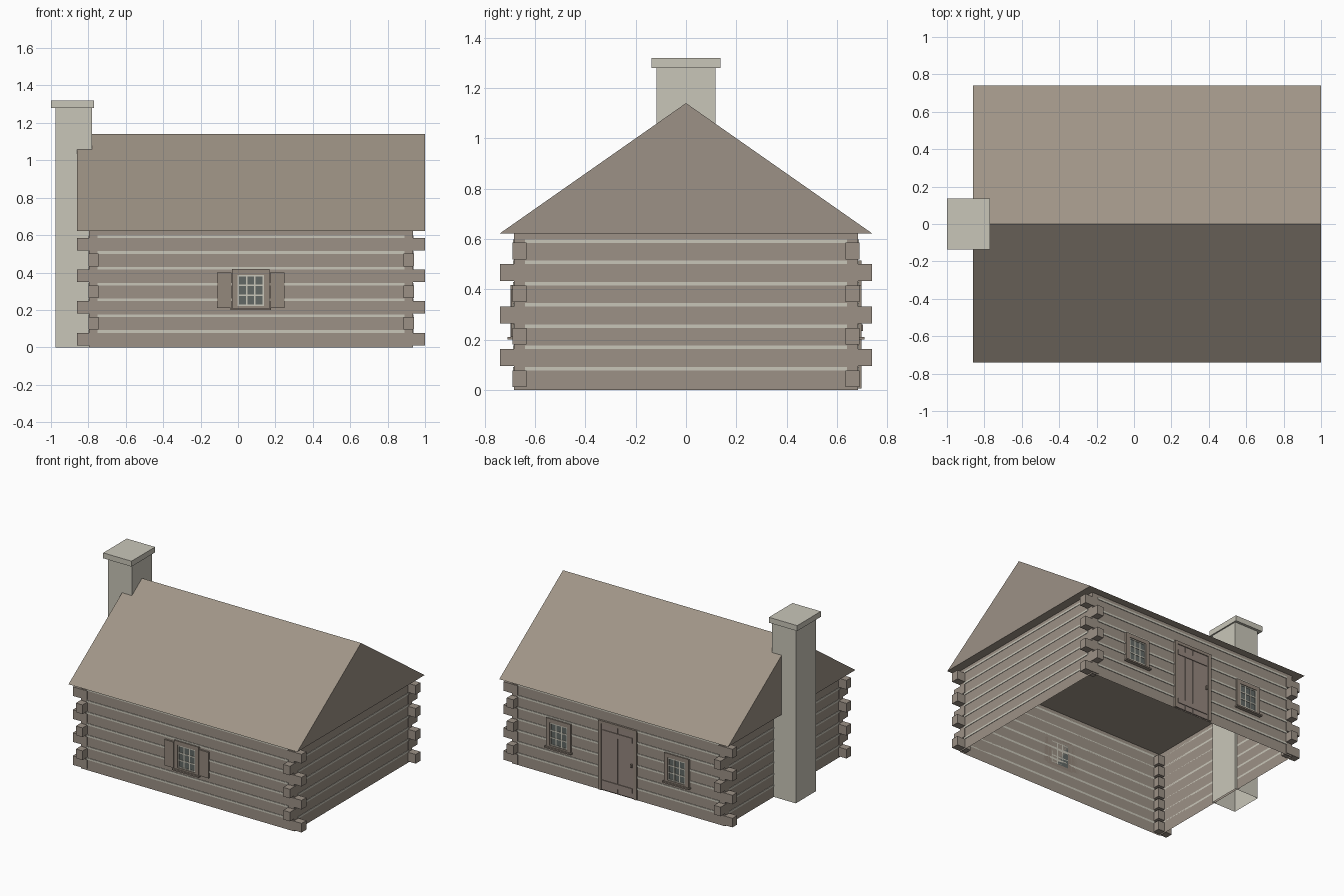
import bpy
import bmesh

if "Cube" in bpy.data.objects:
    bpy.data.objects.remove(bpy.data.objects["Cube"], do_unlink=True)


def material(name, r, g, b):
    lin = [(c / 255 / 12.92) if c < 11 else ((c / 255 + 0.055) / 1.055) ** 2.4 for c in (r, g, b)]
    m = bpy.data.materials.new(name)
    m.use_nodes = True
    m.diffuse_color = (*lin, 1)
    m.node_tree.nodes["Principled BSDF"].inputs["Base Color"].default_value = (*lin, 1)
    return m


LOG = material("log brown", 156, 145, 134)
ROOF = material("roof brown", 160, 149, 135)
STONE = material("pale stone", 201, 198, 185)
TRIM = material("trim brown", 148, 136, 124)
DOOR = material("door brown", 150, 136, 127)
GLASS = material("window glass", 98, 104, 101)


def make(name, boxes, mat, skip=""):
    """Join (x0, x1, y0, y1, z0, z1) boxes; skip drops bottom (b) or top (t) faces."""
    bm = bmesh.new()
    for x0, x1, y0, y1, z0, z1 in boxes:
        lo, hi = [[bm.verts.new((x, y, z)) for x, y in
                   ((x0, y0), (x1, y0), (x1, y1), (x0, y1))] for z in (z0, z1)]
        for i in range(4):
            j = (i + 1) % 4
            bm.faces.new((lo[i], lo[j], hi[j], hi[i]))
        if "b" not in skip:
            bm.faces.new(lo[::-1])
        if "t" not in skip:
            bm.faces.new(hi)
    return finish(name, bm, mat)


def finish(name, bm, *mats):
    mesh = bpy.data.meshes.new(name)
    bm.to_mesh(mesh)
    bm.free()
    for m in mats:
        mesh.materials.append(m)
    obj = bpy.data.objects.new(name, mesh)
    bpy.context.collection.objects.link(obj)
    return obj


CX = 0.07                 # middle of the house along x
WX, WY = 0.866, 0.684     # half sizes of the wall shell
EAVE, RIDGE = 0.622, 1.14
STEP = 0.0845             # height of one log course
SIDES = (-1, 1)


def span(a, b):
    return min(a, b), max(a, b)


# Open-bottomed wall shell
make("walls", [(CX - WX, CX + WX, -WY, WY, 0, EAVE)], LOG, "bt")

# Chinking strips between the log courses
strips = []
for i in range(1, 8):
    z0, z1 = i * STEP - 0.007, i * STEP + 0.007
    for s in SIDES:
        strips.append((CX - 0.82, CX + 0.82, *span(s * WY, s * (WY + 0.004)), z0, z1))
        strips.append((*span(CX + s * WX, CX + s * (WX + 0.003)), -0.64, 0.64, z0, z1))
make("chinking", strips, STONE)

# Crossed log ends, alternating direction by course
ends = []
for i in range(7):
    z0 = i * STEP + 0.011
    reach_x, reach_y = (0.93, 0.69) if i % 2 == 0 else (0.87, 0.74)
    for sx in SIDES:
        for sy in SIDES:
            ends.append((*span(CX + sx * 0.816, CX + sx * reach_x),
                         *span(sy * 0.635, sy * reach_y), z0, z0 + 0.067))
make("log_ends", ends, LOG)

# Gabled roof as a closed prism, gables in log colour
bm = bmesh.new()
rings = [[bm.verts.new((CX + s * 0.93, y, z)) for y, z in
          ((-0.74, EAVE), (0.74, EAVE), (0, RIDGE))] for s in SIDES]
for i in range(3):
    j = (i + 1) % 3
    bm.faces.new((rings[0][i], rings[0][j], rings[1][j], rings[1][i]))
for ring in rings:
    bm.faces.new(ring).material_index = 1
bmesh.ops.recalc_face_normals(bm, faces=bm.faces)
finish("roof", bm, ROOF, LOG)

# Chimney, open underneath
make("chimney_shaft", [(-0.975, -0.78, -0.118, 0.118, 0, 1.285)], STONE, "b")
make("chimney_cap", [(-1.0, -0.77, -0.137, 0.137, 1.28, 1.32)], STONE)


def panel(x0, x1, z0, z1, s, out, start=0.0):
    """Box on the front (s=-1) or back (s=1) wall, standing out by the given depth."""
    return (x0, x1, *span(s * (WY + start), s * (WY + out)), z0, z1)


def window(name, cx, s, shutters=False):
    w, h0, h1 = 0.07, 0.222, 0.388
    o = w + 0.03
    make(name + "_glass", [panel(cx - w, cx + w, h0, h1, s, 0.006)], GLASS)
    make(name + "_frame", [
        panel(cx - o, cx - w, h0, h1, s, 0.014),
        panel(cx + w, cx + o, h0, h1, s, 0.014),
        panel(cx - o, cx + o, h1, h1 + 0.03, s, 0.014),
        panel(cx - o, cx + o, h0 - 0.012, h0, s, 0.014),
        panel(cx - o - 0.008, cx + o + 0.008, 0.2, 0.21, s, 0.026)], TRIM)
    # Glazing bars: outer edge plus two each way
    bars = []
    for i in range(4):
        t = i / 3
        x = cx - w + 0.004 + t * (2 * w - 0.008)
        z = h0 + 0.004 + t * (h1 - h0 - 0.008)
        bars.append(panel(x - 0.004, x + 0.004, h0, h1, s, 0.009))
        bars.append(panel(cx - w, cx + w, z - 0.004, z + 0.004, s, 0.009))
    make(name + "_bars", bars, STONE)
    if shutters:
        make(name + "_shutters", [
            panel(*span(cx + k * (o + 0.004), cx + k * 0.18), 0.21, 0.4, s, 0.012)
            for k in SIDES], TRIM)


window("front_window", 0.068, -1, True)
for label, k in (("left", 1), ("right", -1)):
    window("back_" + label + "_window", CX + k * 0.48, 1)

# Plank door on the back wall
dw, top = 0.155, 0.515
make("door_frame", [
    panel(CX - dw, CX - dw + 0.022, 0.005, top, 1, 0.014),
    panel(CX + dw - 0.022, CX + dw, 0.005, top, 1, 0.014),
    panel(CX - dw + 0.022, CX + dw - 0.022, top - 0.022, top, 1, 0.014)], TRIM)
inner = dw - 0.022
plank = 2 * inner / 4
make("door_planks", [
    panel(CX - inner + i * plank + 0.001, CX - inner + (i + 1) * plank - 0.001,
          0.008, top - 0.022, 1, 0.008) for i in range(4)], DOOR)
make("door_battens", [
    panel(CX - inner + 0.012, CX + inner - 0.004, z, z + 0.035, 1, 0.013)
    for z in (0.045, 0.415)], DOOR)
make("door_handle", [panel(CX - inner + 0.012, CX - inner + 0.024, 0.235, 0.26, 1, 0.02)], TRIM)
